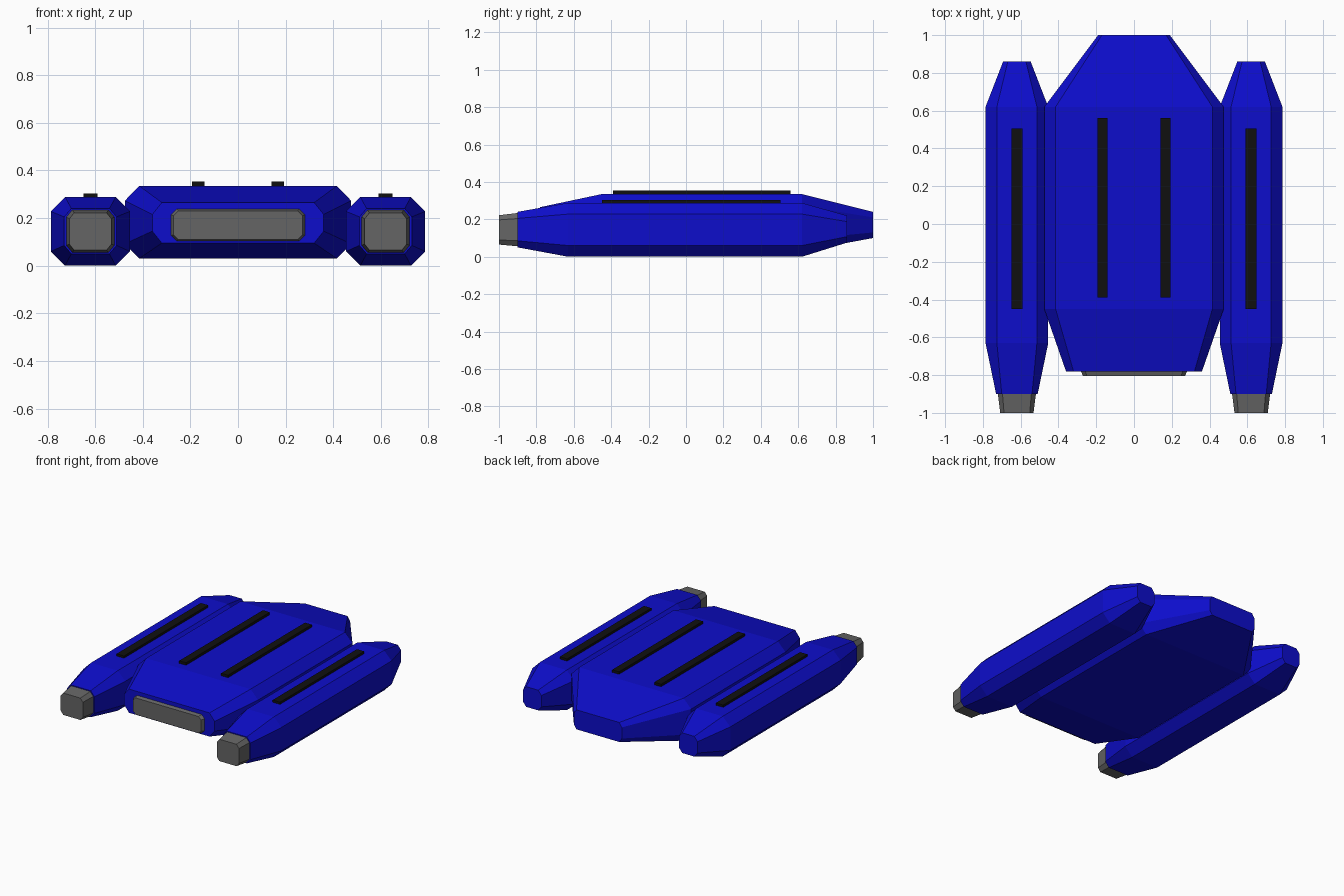
import bpy, bmesh

if "Cube" in bpy.data.objects:
    bpy.data.objects.remove(bpy.data.objects["Cube"])


def material(name, rgb):
    m = bpy.data.materials.new(name)
    m.diffuse_color = (*rgb, 1)
    m.use_nodes = True
    m.node_tree.nodes["Principled BSDF"].inputs["Base Color"].default_value = m.diffuse_color
    return m


BLUE = material("blue_hull", (0.004, 0.004, 0.6))
GREY = material("grey_metal", (0.13, 0.13, 0.13))
BLACK = material("black_strip", (0.005, 0.005, 0.005))


def loft(name, mat, cx, sections):
    """Loft chamfered rectangles: (y, half_width, z_low, z_high, chamfer_x, chamfer_z)."""
    bm = bmesh.new()
    rings = []
    for y, w, lo, hi, cw, ch in sections:
        pts = [(w, lo + ch), (w, hi - ch), (w - cw, hi), (cw - w, hi),
               (-w, hi - ch), (-w, lo + ch), (cw - w, lo), (w - cw, lo)]
        rings.append([bm.verts.new((cx + x, y, z)) for x, z in pts])
    for a, b in zip(rings, rings[1:]):
        for i in range(8):
            j = (i + 1) % 8
            bm.faces.new((a[i], a[j], b[j], b[i]))
    bm.faces.new(rings[0])
    bm.faces.new(rings[-1])
    bmesh.ops.recalc_face_normals(bm, faces=bm.faces)
    me = bpy.data.meshes.new(name)
    bm.to_mesh(me)
    bm.free()
    me.materials.append(mat)
    ob = bpy.data.objects.new(name, me)
    bpy.context.collection.objects.link(ob)
    return ob


def strip(name, x, half_width, y0, y1, z0, z1):
    bpy.ops.mesh.primitive_cube_add(size=1, location=(x, (y0 + y1) / 2, (z0 + z1) / 2))
    ob = bpy.context.object
    ob.name = name
    ob.scale = (2 * half_width, y1 - y0, z1 - z0)
    ob.data.materials.append(BLACK)


# Wide central hull, tapering to both ends
loft("central_hull", BLUE, 0, [
    (-0.78, 0.36, 0.095, 0.265, 0.04, 0.05),
    (-0.45, 0.475, 0.03, 0.335, 0.06, 0.062),
    (0.62, 0.475, 0.03, 0.335, 0.06, 0.062),
    (1.0, 0.19, 0.10, 0.24, 0.02, 0.03)])

# Shallow exhaust panel on the hull end
loft("hull_exhaust", GREY, 0, [
    (-0.805, 0.27, 0.11, 0.23, 0.02, 0.02),
    (-0.77, 0.285, 0.10, 0.24, 0.025, 0.025)])

for side, s in (("left", -1), ("right", 1)):
    cx = 0.62 * s
    # Side pod with tapered ends
    loft(f"{side}_pod", BLUE, cx, [
        (-0.90, 0.11, 0.05, 0.24, 0.03, 0.035),
        (-0.63, 0.166, 0.0, 0.288, 0.06, 0.06),
        (0.62, 0.166, 0.0, 0.288, 0.06, 0.06),
        (0.86, 0.073, 0.075, 0.22, 0.025, 0.032)])
    # Pod nozzle
    loft(f"{side}_nozzle", GREY, cx, [
        (-1.0, 0.088, 0.065, 0.222, 0.02, 0.025),
        (-0.89, 0.102, 0.055, 0.235, 0.025, 0.03)])
    # Raised black strips
    strip(f"{side}_pod_strip", 0.62 * s, 0.029, -0.45, 0.505, 0.28, 0.304)
    strip(f"{side}_hull_strip", 0.167 * s, 0.027, -0.39, 0.56, 0.325, 0.353)
